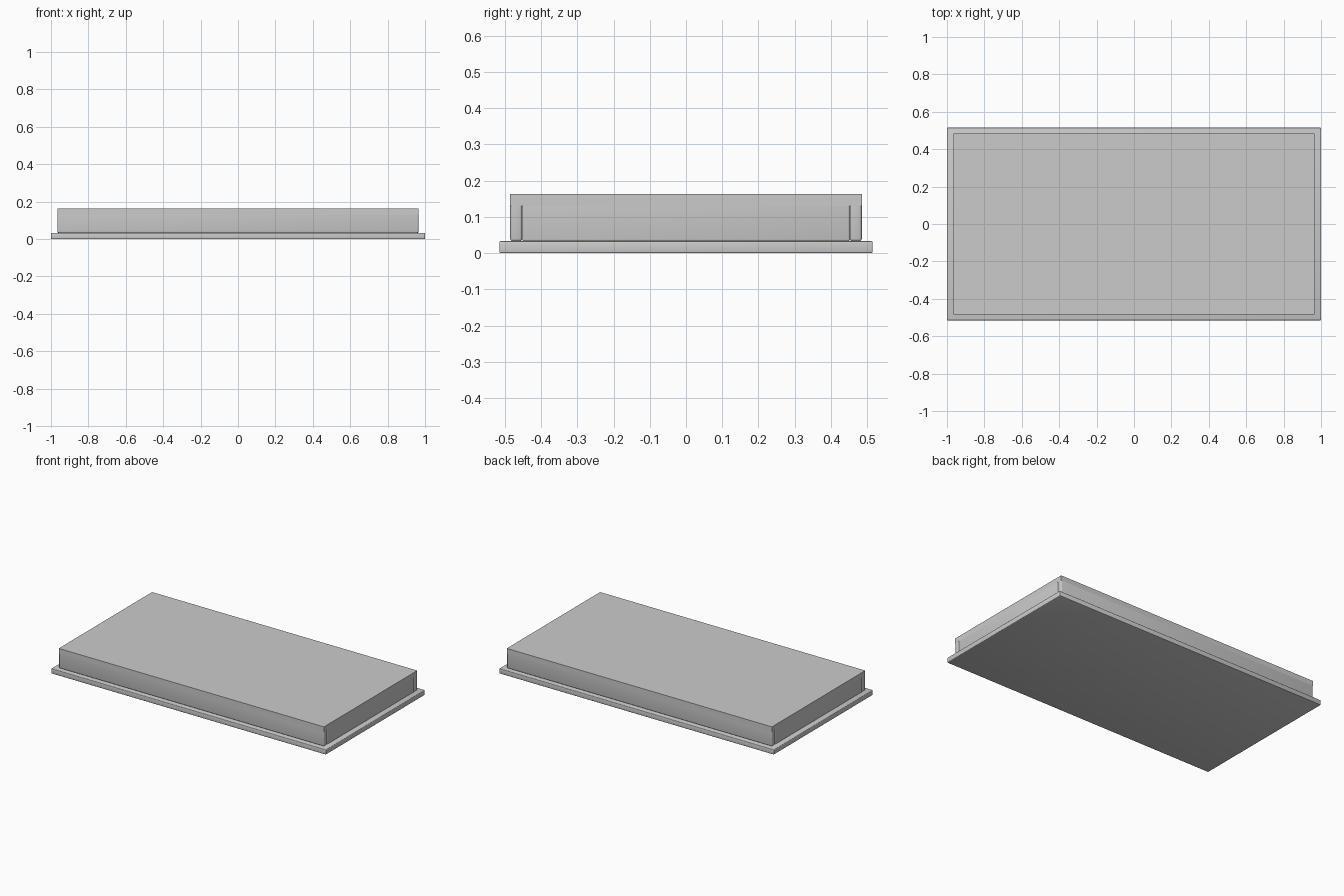
import bpy, bmesh
from math import radians

if "Cube" in bpy.data.objects:
    bpy.data.objects.remove(bpy.data.objects["Cube"])


def board(name, x, y, z, bevel=0.0, bevel_top=True):
    """Box from (min, max) ranges, with rounded edges; the top rim can stay sharp."""
    bm = bmesh.new()
    bmesh.ops.create_cube(bm, size=1)
    for v in bm.verts:
        v.co = [lo + (hi - lo) * (c + 0.5) for c, (lo, hi) in zip(v.co, (x, y, z))]
    if bevel:
        edges = [e for e in bm.edges
                 if bevel_top or min(v.co.z for v in e.verts) < z[1] - 1e-5]
        bmesh.ops.bevel(bm, geom=edges, offset=bevel, segments=3,
                        profile=0.5, affect='EDGES')
    mesh = bpy.data.meshes.new(name)
    bm.to_mesh(mesh)
    bm.free()
    ob = bpy.data.objects.new(name, mesh)
    bpy.context.collection.objects.link(ob)
    bpy.ops.object.select_all(action='DESELECT')
    ob.select_set(True)
    bpy.context.view_layer.objects.active = ob
    bpy.ops.object.shade_smooth_by_angle(angle=radians(40))
    return ob


HX, HY = 0.965, 0.485      # half size of the box
T = 0.033                  # board thickness
Z0, Z1, Z2 = 0.033, 0.13, 0.163

# Base plate, overhanging the box all round
board("base_plate", (-1, 1), (-0.515, 0.515), (0, Z0), 0.004)

# Long walls run the full length, end walls fit between them
for tag, s in (("front", -1), ("back", 1)):
    y = sorted((s * HY, s * (HY - T)))
    board(tag + "_wall", (-HX, HX), y, (Z0, Z1), 0.007, False)
for tag, s in (("left", -1), ("right", 1)):
    x = sorted((s * HX, s * (HX - T)))
    board(tag + "_wall", x, (T - HY, HY - T), (Z0, Z1), 0.005, False)

# Sharp-edged top panel, flush with the walls
board("top_panel", (-HX, HX), (-HY, HY), (Z1, Z2))
